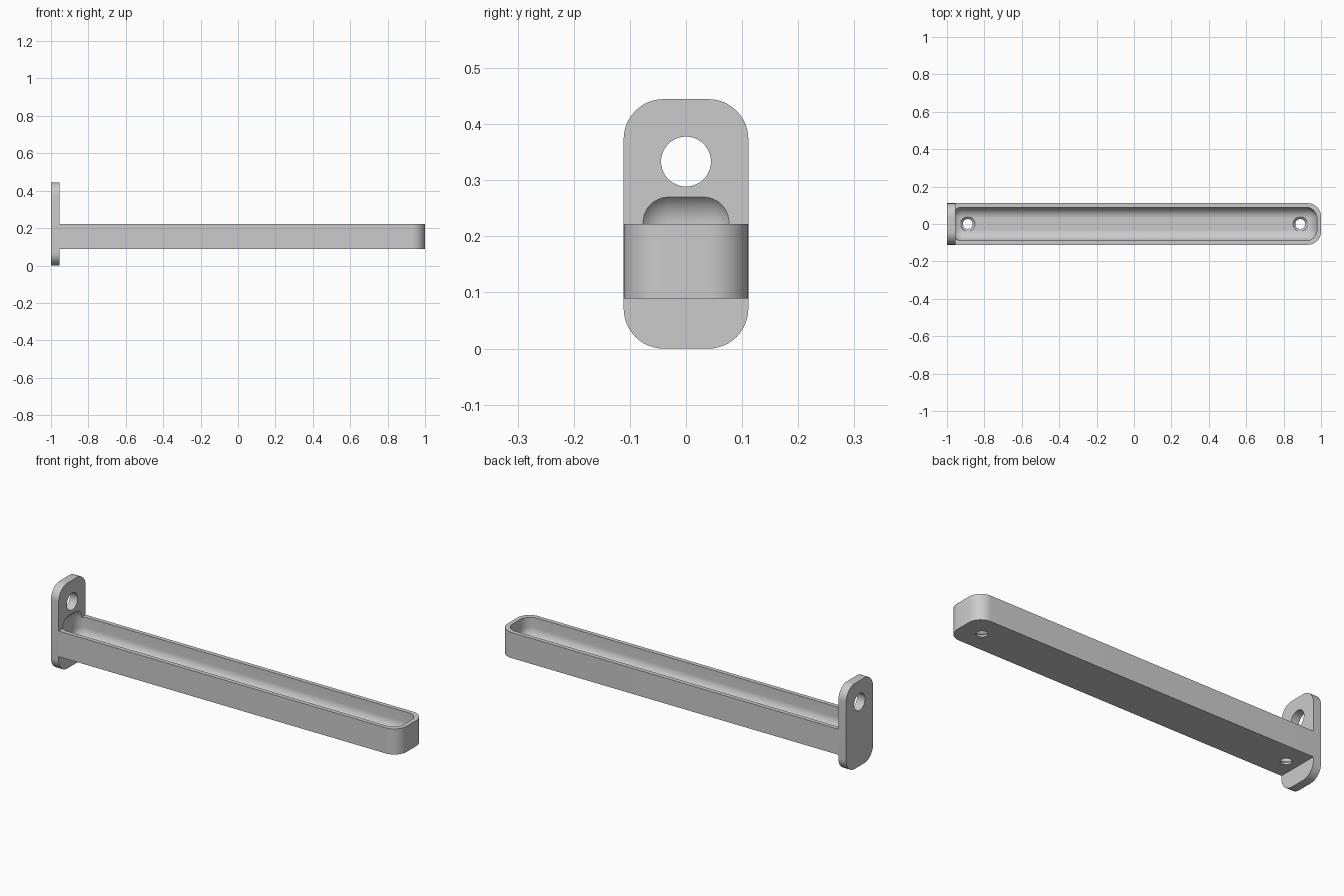
import bpy, bmesh, math
from mathutils import Matrix, Vector

U = 1 / 45  # wall thickness: every size is a multiple of it

cube = bpy.data.objects.get("Cube")
if cube:
    bpy.data.objects.remove(cube, do_unlink=True)

grey = bpy.data.materials.new("grey plastic")
grey.use_nodes = True
colour = (0.6, 0.6, 0.6, 1)
grey.diffuse_color = colour
grey.node_tree.nodes["Principled BSDF"].inputs["Base Color"].default_value = colour


def finish(name, bm):
    bmesh.ops.recalc_face_normals(bm, faces=bm.faces)
    mesh = bpy.data.meshes.new(name)
    bm.to_mesh(mesh)
    bm.free()
    mesh.materials.append(grey)
    obj = bpy.data.objects.new(name, mesh)
    bpy.context.collection.objects.link(obj)
    return obj


def rounded_box(name, low, high, radius, pick, segments=12):
    """Box between two corners (in U), rounding the edges that pick accepts."""
    low, high = Vector(low) * U, Vector(high) * U
    bm = bmesh.new()
    bmesh.ops.create_cube(bm, size=1)
    for v in bm.verts:
        v.co = Vector([(a + b) / 2 + c * (b - a) for a, b, c in zip(low, high, v.co)])
    edges = [e for e in bm.edges if pick(e.verts[0].co, e.verts[1].co)]
    bmesh.ops.bevel(bm, geom=edges, offset=radius * U, offset_type='OFFSET',
                    segments=segments, profile=0.5, affect='EDGES')
    return finish(name, bm)


def cone(name, centre, r1, r2, depth, axis='Z'):
    bm = bmesh.new()
    turn = Matrix.Rotation(math.pi / 2, 4, 'Y') if axis == 'X' else Matrix()
    bmesh.ops.create_cone(bm, cap_ends=True, segments=48, radius1=r1 * U,
                          radius2=r2 * U, depth=depth * U,
                          matrix=Matrix.Translation(Vector(centre) * U) @ turn)
    return finish(name, bm)


def cut(obj, cutters):
    bpy.context.view_layer.objects.active = obj
    for cutter in cutters:
        mod = obj.modifiers.new("cut", 'BOOLEAN')
        mod.operation, mod.solver, mod.object = 'DIFFERENCE', 'EXACT', cutter
        bpy.ops.object.modifier_apply(modifier=mod.name)


# Upright end plate and long tray
plate = rounded_box("end_plate", (-45, -5, 0), (-43, 5, 20), 3.2,
                    lambda a, b: abs(a.x - b.x) > U)
tray = rounded_box("tray", (-43, -5, 4), (45, 5, 10), 3.2,
                   lambda a, b: abs(a.z - b.z) > U and a.x > 0)

# Fully rounded hollow, running slightly into the plate
hollow = rounded_box("hollow_cutter", (-44, -4, 5), (44, 4, 12.7), 2.6,
                     lambda a, b: True)

# Hanging hole and countersunk screw holes
hang_hole = cone("hang_hole_cutter", (-44, 0, 15), 2, 2, 6, 'X')
screw_cutters = []
for x in (-40, 40):
    screw_cutters.append(cone("screw_hole_cutter", (x, 0, 5), 1.2, 1.2, 4))
    screw_cutters.append(cone("countersink_cutter", (x, 0, 4.85), 1.2, 2, 0.8))

cut(plate, [hollow, hang_hole])
cut(tray, [hollow] + screw_cutters)

for helper in [hollow, hang_hole] + screw_cutters:
    bpy.data.objects.remove(helper, do_unlink=True)

# Smooth curves, crisp edges
bpy.ops.object.select_all(action='DESELECT')
for obj in (plate, tray):
    obj.select_set(True)
bpy.context.view_layer.objects.active = tray
bpy.ops.object.shade_smooth_by_angle(angle=math.radians(30))
